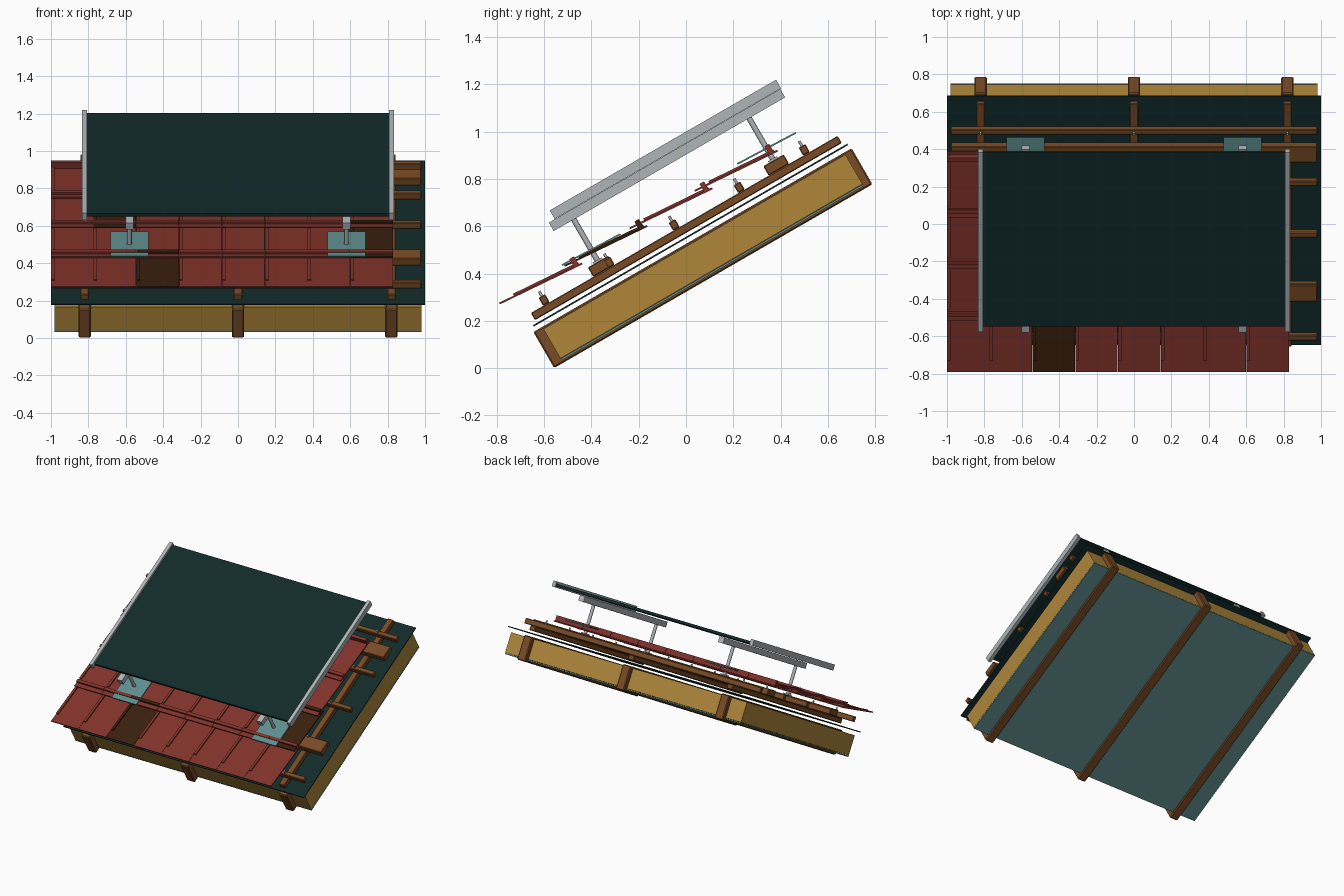
import bpy, bmesh, math
from mathutils import Matrix, Vector

if "Cube" in bpy.data.objects:
    bpy.data.objects.remove(bpy.data.objects["Cube"])

SLOPE = Matrix.Rotation(math.radians(30), 4, 'X')  # roof frame: x, v up the slope, w normal


def material(name, r, g, b):
    m = bpy.data.materials.new(name)
    m.diffuse_color = (r, g, b, 1)
    m.use_nodes = True
    m.node_tree.nodes["Principled BSDF"].inputs["Base Color"].default_value = m.diffuse_color
    return m


WOOD = material("wood_brown", .19, .07, .018)
YELLOW = material("insulation_yellow", .43, .24, .042)
DARK = material("dark_green", .006, .024, .023)
TEAL = material("teal_sheet", .115, .27, .27)
RED = material("tile_red", .215, .032, .023)
BROWN = material("tile_dark_brown", .04, .014, .004)
GREY = material("metal_grey", .43, .46, .48)


def add_box(bm, x0, x1, v0, v1, w0, w1, drop=0.0):
    """Box in the roof frame; drop lowers its upper (v1) end."""
    mid = Vector(((x0 + x1) / 2, (v0 + v1) / 2, (w0 + w1) / 2))
    size = (x1 - x0, v1 - v0, w1 - w0)
    vs = bmesh.ops.create_cube(bm, size=1)["verts"]
    for p in vs:
        upper = p.co.y > 0
        p.co = mid + Vector(p.co[i] * size[i] for i in range(3))
        if upper:
            p.co.z -= drop


def finish(name, bm, mat, bevel=0.0):
    bmesh.ops.transform(bm, matrix=SLOPE, verts=bm.verts)
    me = bpy.data.meshes.new(name)
    bm.to_mesh(me)
    bm.free()
    me.materials.append(mat)
    ob = bpy.data.objects.new(name, me)
    bpy.context.collection.objects.link(ob)
    if bevel:
        mod = ob.modifiers.new("edge", 'BEVEL')
        mod.width = bevel
        mod.segments = 1
    return ob


def box(name, mat, *dims, bevel=0.0, drop=0.0):
    bm = bmesh.new()
    add_box(bm, *dims, drop=drop)
    return finish(name, bm, mat, bevel)


def peg(name, x, v, w0, w1, r, sides):
    bm = bmesh.new()
    bmesh.ops.create_cone(bm, cap_ends=True, segments=sides, radius1=r, radius2=r, depth=w1 - w0,
                          matrix=Matrix.Translation((x, v, (w0 + w1) / 2)))
    ob = finish(name, bm, GREY)
    for p in ob.data.polygons:
        p.use_smooth = len(p.vertices) == 4


# Rafters with insulation, vapour sheet and roof membrane
for x in (-.82, 0, .82):
    box("rafter", WOOD, x - .033, x + .033, -.483, 1.072, .279, .455, bevel=.006)
    box("counter_batten", WOOD, x - .023, x + .023, -.452, 1.047, .495, .53, bevel=.004)
box("insulation", YELLOW, -.98, .98, -.44, 1.036, .301, .445)
box("vapour_sheet", TEAL, -.98, .98, -.44, 1.036, .291, .2995)
box("membrane", DARK, -1, 1, -.47, 1.066, .474, .481)

# Tile battens, each screwed down over the counter battens
for i in range(5):
    v = -.376 + .3177 * i
    box("tile_batten", WOOD, -.98, .98, v - .016, v + .016, .53, .569, bevel=.004)
    for x in (-.82, 0, .82):
        peg("batten_screw", x, v, .565, .592, .006, 10)

# Wide boards that carry the panel posts
MOUNTS = (-.097, .76)
for v in MOUNTS:
    box("mount_board", WOOD, -.979, .979, v - .05, v + .05, .53, .576, bevel=.004)

# Overlapping rows of roof tiles with a side rib and a head rib
TILE = 1.83 / 8
dark_tiles = {(0, 2), (1, 7), (2, 1)}
for row in range(4):
    v = -.547 + .318 * row
    for col in range(8):
        x = -1 + TILE * col
        mat = BROWN if (row, col) in dark_tiles else RED
        bm = bmesh.new()
        add_box(bm, x, x + TILE - .002, v, v + .388, .627, .635, drop=.028)
        add_box(bm, x, x + .018, v + .07, v + .375, .624, .638, drop=.021)
        add_box(bm, x, x + TILE - .002, v + .35, v + .372, .605, .646)
        finish("roof_tile", bm, mat)

# Flashing plates, posts and panel rails
for x in (-.58, .58):
    for v in MOUNTS:
        box("flashing_plate", TEAL, x - .102, x + .102, v - .14, v + .14, .636, .643, drop=.01)
        peg("post", x, v, .57, .785, .012, 16)
        box("post_foot", GREY, x - .022, x + .022, v - .022, v + .022, .576, .584)
    box("panel_rail", GREY, x - .021, x + .021, -.195, .936, .782, .823)

# Solar panel held between two side frames
box("solar_panel", DARK, -.81, .81, -.143, .932, .832, .85)
for s in (-1, 1):
    a, b = sorted((s * .808, s * .834))
    box("panel_side_frame", GREY, a, b, -.166, .94, .824, .866)
